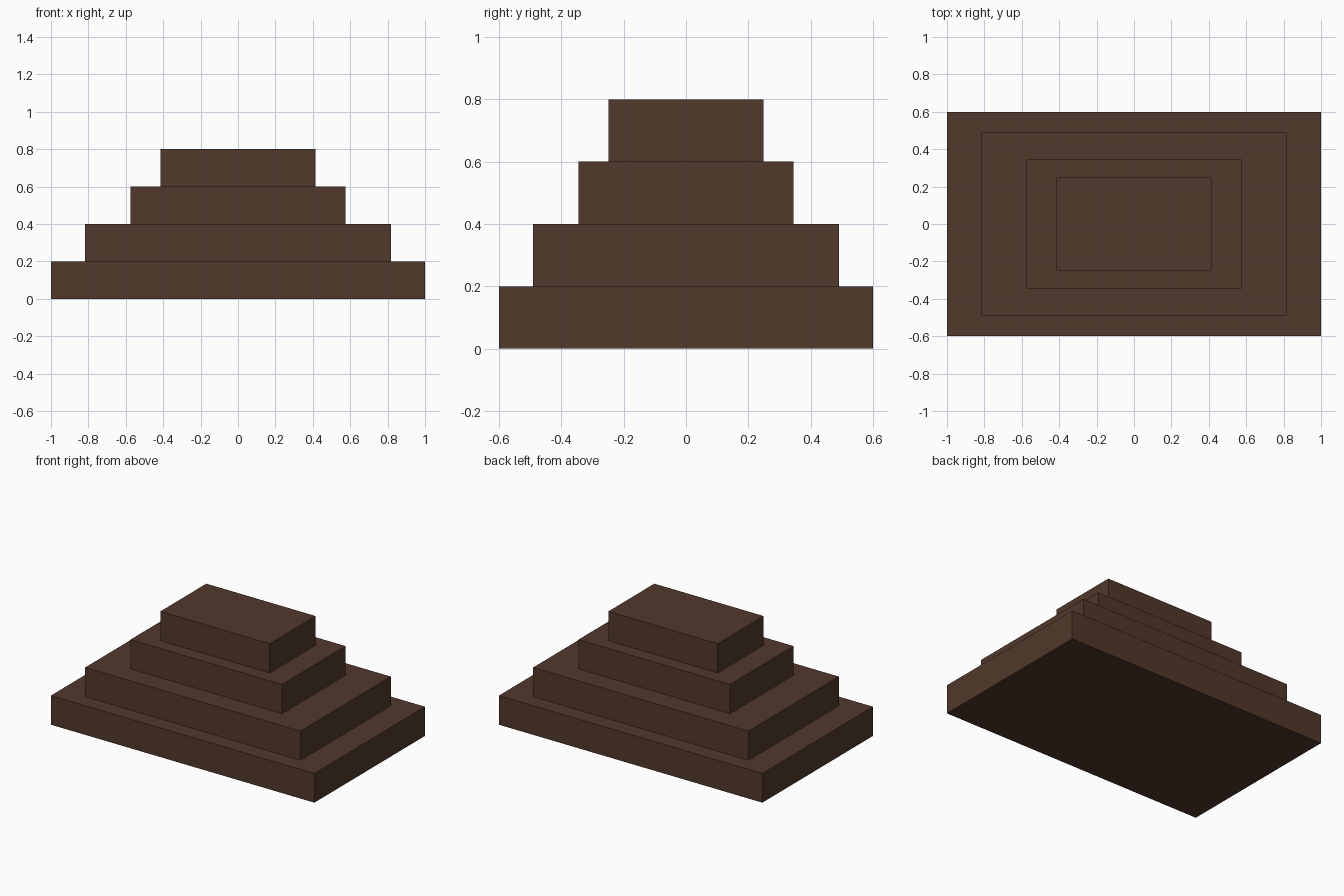
import bpy

if "Cube" in bpy.data.objects:
    bpy.data.objects.remove(bpy.data.objects["Cube"])

# Single dark brown colour
brown = bpy.data.materials.new("dark brown")
brown.diffuse_color = (0.0844, 0.0395, 0.0242, 1)
brown.use_nodes = True
brown.node_tree.nodes["Principled BSDF"].inputs["Base Color"].default_value = brown.diffuse_color

TIER_HEIGHT = 0.2


def tier(name, level, scale):
    """Flat rectangular slab, 2 x 1.2 at scale 1, stacked by level."""
    bpy.ops.mesh.primitive_cube_add(size=1, location=(0, 0, (level + 0.5) * TIER_HEIGHT))
    ob = bpy.context.object
    ob.name = name
    ob.scale = (2 * scale, 1.2 * scale, TIER_HEIGHT)
    bpy.ops.object.transform_apply(location=False, rotation=False, scale=True)
    ob.data.materials.append(brown)


# Stepped base, widest slab first
tier("bottom_tier", 0, 1.0)
tier("lower_middle_tier", 1, 0.817)
tier("upper_middle_tier", 2, 0.575)
tier("top_tier", 3, 0.415)
